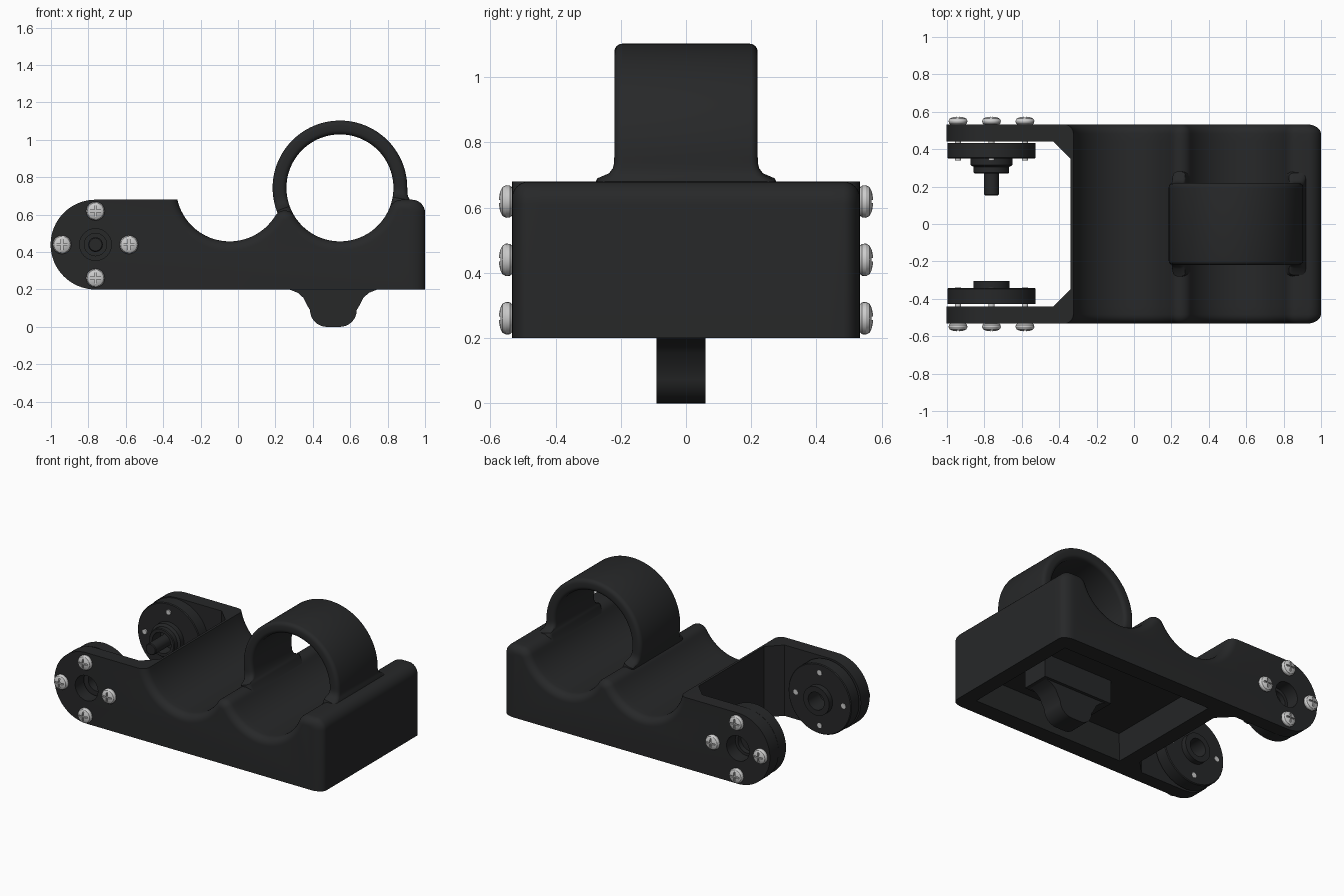
import bpy, bmesh
from math import sin, cos, pi, sqrt, radians, atan2, asin, degrees

if "Cube" in bpy.data.objects:
    bpy.data.objects.remove(bpy.data.objects["Cube"])


def material(name, c):
    m = bpy.data.materials.new(name)
    m.diffuse_color = (*c, 1)
    m.use_nodes = True
    m.node_tree.nodes["Principled BSDF"].inputs["Base Color"].default_value = m.diffuse_color
    return m


BLACK = material("black_plastic", (0.02, 0.021, 0.022))
STEEL = material("steel", (0.55, 0.55, 0.55))


def loft(name, sections, wrap=False, mat=BLACK):
    """Skin a row of closed sections; cap the ends unless wrapped around."""
    bm = bmesh.new()
    rows = [[bm.verts.new(p) for p in s] for s in sections]
    n, k = len(rows), len(rows[0])
    for i in range(n if wrap else n - 1):
        a, b = rows[i], rows[(i + 1) % n]
        for j in range(k):
            bm.faces.new((a[j], a[(j + 1) % k], b[(j + 1) % k], b[j]))
    if not wrap:
        bm.faces.new(rows[0])
        bm.faces.new(rows[-1])
    bmesh.ops.remove_doubles(bm, verts=bm.verts, dist=1e-5)
    bmesh.ops.recalc_face_normals(bm, faces=bm.faces)
    me = bpy.data.meshes.new(name)
    bm.to_mesh(me)
    bm.free()
    me.materials.append(mat)
    ob = bpy.data.objects.new(name, me)
    bpy.context.collection.objects.link(ob)
    return ob


def lathe(name, prof, x=0, z=0, side=1, n=48, mat=BLACK):
    """Turn a closed (radius, y) profile about the y direction."""
    return loft(name, [[(x + r * cos(2 * pi * i / n), side * y, z + r * sin(2 * pi * i / n))
                        for r, y in prof] for i in range(n)], True, mat)


def box(name, x0, x1, y0, y1, z0, z1, taper=0, mat=BLACK):
    def rect(t, z):
        return [(x0 + t, y0 + t, z), (x1 - t, y0 + t, z), (x1 - t, y1 - t, z), (x0 + t, y1 - t, z)]
    return loft(name, [rect(0, z0), rect(taper, z1)], mat=mat)


def activate(ob):
    bpy.ops.object.select_all(action='DESELECT')
    ob.select_set(True)
    bpy.context.view_layer.objects.active = ob


def cut(ob, cutter):
    cutter.hide_render = True
    m = ob.modifiers.new("cut", 'BOOLEAN')
    m.operation, m.object, m.solver = 'DIFFERENCE', cutter, 'EXACT'
    activate(ob)
    bpy.ops.object.modifier_apply(modifier=m.name)
    bpy.data.objects.remove(cutter)


def arc(cx, cz, r, a0, a1, n):
    return [(cx + r * cos(radians(a0 + (a1 - a0) * i / n)),
             cz + r * sin(radians(a0 + (a1 - a0) * i / n))) for i in range(n + 1)]


# Outline of the cradle, inset by e on its rounded top
C1, C2, CZ, R, TOP, BASE = -0.045, 0.545, 0.743, 0.286, 0.68, 0.2
RIDGE, LUG = 0.06, 0.07
PX, PZ = -0.762, 0.44


def outline(e, left):
    rz = sqrt((R + RIDGE) ** 2 - 0.295 ** 2)
    ra = degrees(atan2(rz, 0.295))
    lz = CZ - (TOP - LUG)
    lx = sqrt((R + LUG) ** 2 - lz ** 2)
    la = degrees(atan2(lz, lx))
    p = arc(C1, CZ, R + e, 180 + degrees(asin((CZ - TOP) / (R + e))), 360 - ra, 32)
    p += arc(0.25, CZ - rz, RIDGE - e, 180 - ra, ra, 12)
    p += arc(C2, CZ, R + e, 180 + ra, 360 - la, 32)
    p += arc(C2 + lx, TOP - LUG, LUG - e, 180 - la, 90, 8)
    p += arc(0.93 - 0.6 * e, TOP - LUG, LUG - e, 90, 0, 8)
    p.append((1 - 1.6 * e, BASE))
    if left is None:
        p += arc(PX, PZ, 0.24, 270, 90, 32)
    else:
        p += [(left, BASE), (left, TOP)]
    return p


def at(pts, y):
    return [(x, y, z) for x, z in pts]


# Main body with a hollow underside
body = loft("cradle_body", [at(outline(0, l), y) for y, l in
                            ((-0.44, -0.43), (-0.35, -0.34), (0.35, -0.34), (0.44, -0.43))])
cut(body, box("cavity", -0.24, 0.9, -0.42, 0.42, 0.19, 0.36, 0.04))

# Side plates with rounded rims and round pivot ends
F = 0.05
for s, tag in ((-1, "front"), (1, "back")):
    steps = [(0.44, 0)] + [(0.483 + F * sin(t * pi / 12), F * (1 - cos(t * pi / 12))) for t in range(7)]
    plate = loft(tag + "_side_plate", [at(outline(e, None), s * y) for y, e in steps])
    cut(plate, lathe("pivot_hole", [(0, 0.4), (0.085, 0.4), (0.085, 0.6), (0, 0.6)], PX, PZ, s))

# Clamp ring over the second cradle, flared where it meets the body
R_IN, R_OUT, W, CR = R, 0.36, 0.22, 0.025
sections = []
for i in range(81):
    a = radians(-25 + 240 * i / 80)
    right = cos(a) > 0
    depth = min(max((0.74 if right else 0.683) - (CZ + R_OUT * sin(a)), 0), 0.06)
    if sin(a) > 0:
        depth = 0
    flare = 0.06 - sqrt(0.06 ** 2 - depth ** 2)
    w, ro = W + flare, R_OUT + (0.4 * flare if right else 0)
    sec = []
    for cr, cy, a0 in ((ro - CR, w - CR, 0), (R_IN + CR, w - CR, 90),
                       (R_IN + CR, CR - w, 180), (ro - CR, CR - w, 270)):
        sec += arc(cr, cy, CR, a0, a0 + 90, 4)
    sections.append([(C2 + r * cos(a), y, CZ + r * sin(a)) for r, y in sec])
loft("clamp_ring", sections)

# Pivot discs with bosses, and the shaft in the back one
lathe("back_pivot_disc", [(0.07, 0.434), (0.236, 0.434), (0.236, 0.355), (0.231, 0.35), (0.112, 0.35),
                          (0.112, 0.315), (0.095, 0.305), (0.095, 0.275), (0.09, 0.27), (0.07, 0.27)],
      PX, PZ, 1)
lathe("pivot_shaft", [(0, 0.152), (0.034, 0.152), (0.039, 0.157), (0.039, 0.36), (0.075, 0.36),
                      (0.075, 0.40), (0, 0.40)], PX, PZ, 1)
lathe("front_pivot_disc", [(0.06, 0.428), (0.236, 0.428), (0.236, 0.347), (0.231, 0.342),
                           (0.097, 0.342), (0.097, 0.305), (0.06, 0.305)], PX, PZ, -1)

# Cross-head screws, four on each side
screw = lathe("screw", [(0, 0.34), (0.017, 0.34), (0.017, 0.531), (0.043, 0.533), (0.049, 0.54),
                        (0.05, 0.552), (0.044, 0.563), (0.03, 0.57), (0.015, 0.573), (0, 0.574)],
              n=24, mat=STEEL)
cut(screw, box("slot_a", -0.032, 0.032, 0.562, 0.6, -0.005, 0.005, mat=STEEL))
cut(screw, box("slot_b", -0.005, 0.005, 0.562, 0.6, -0.032, 0.032, mat=STEEL))
for side in (0, 1):
    for k in range(4):
        ob = screw if side == 0 and k == 0 else screw.copy()
        if ob is not screw:
            bpy.context.collection.objects.link(ob)
        ob.location = (PX + 0.179 * cos(k * pi / 2), 0, PZ + 0.179 * sin(k * pi / 2))
        ob.rotation_euler = (0, 0, pi * side)

# Mounting foot under the body, carried by a bar in the cavity
half = [(0.26, 0.21), (0.23, 0.198), (0.19, 0.182), (0.16, 0.155), (0.143, 0.12)]
half += [(x, z) for x, z in arc(0.035, 0.09, 0.09, 0, -90, 8)]
foot = [(0.51 + x, z) for x, z in half] + [(0.51 - x, z) for x, z in reversed(half)]
loft("mounting_foot", [at(foot, -0.09), at(foot, 0.06)])
box("foot_bar", 0.25, 0.77, -0.11, 0.08, 0.2, 0.38)

# Smooth shading with crisp edges
for ob in list(bpy.context.collection.objects):
    activate(ob)
    bpy.ops.object.shade_smooth_by_angle(angle=radians(32))
